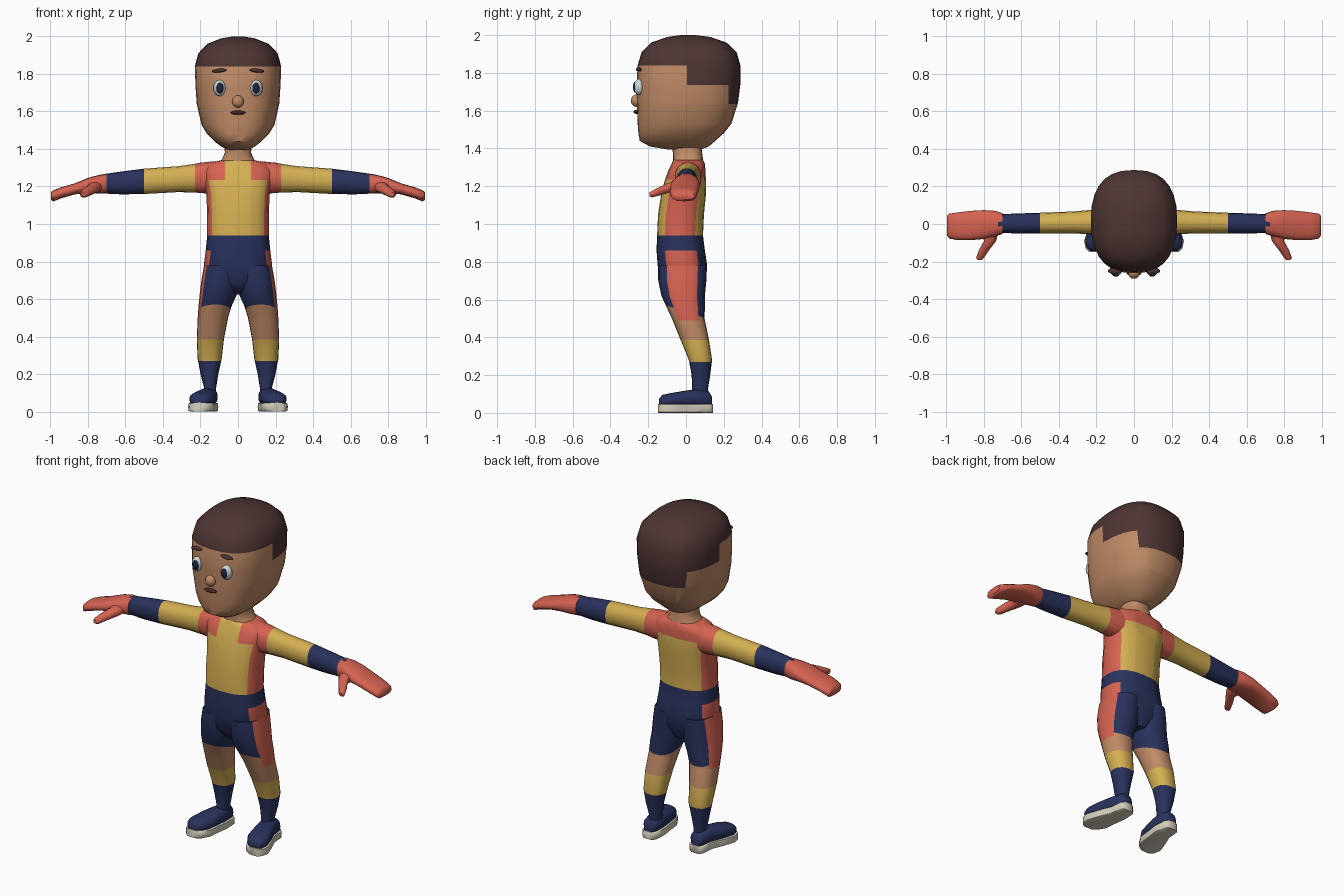
import bpy, bmesh, math
from mathutils import Vector

# Palette (linear values)
COLOURS = {
    "skin": (0.53, 0.26, 0.135), "hair_brown": (0.076, 0.036, 0.034),
    "suit_yellow": (0.66, 0.43, 0.085), "suit_red": (0.67, 0.125, 0.083),
    "suit_navy": (0.023, 0.032, 0.11), "sole_cream": (0.66, 0.62, 0.50),
    "eye_white": (0.62, 0.68, 0.68), "iris_navy": (0.012, 0.018, 0.05),
    "mouth_dark": (0.065, 0.02, 0.02),
}
SKIN, HAIR, YELLOW, RED, NAVY, CREAM, WHITE, IRIS, MOUTH = range(9)
MATS = []
for mat_name, rgb in COLOURS.items():
    m = bpy.data.materials.new(mat_name)
    m.diffuse_color = (*rgb, 1)
    MATS.append(m)


def finish(name, bm, mirror=False):
    bmesh.ops.recalc_face_normals(bm, faces=bm.faces[:])
    me = bpy.data.meshes.new(name)
    bm.to_mesh(me)
    bm.free()
    for m in MATS:
        me.materials.append(m)
    ob = bpy.data.objects.new(name, me)
    bpy.context.collection.objects.link(ob)
    if mirror:
        ob.modifiers.new("mirror", "MIRROR").use_mirror_merge = False
    return ob


def loft(name, axis, rings, rule, n=20, power=2.5, cuts=(), mirror=False):
    """Rounded rings (position, a0, a1, b0, b1) joined along an axis.
    rule(centre, column) gives the colour; cuts are (point, normal) borders."""
    place = {"z": lambda p, a, b: (a, b, p),
             "x": lambda p, a, b: (p, b, a),
             "y": lambda p, a, b: (a, p, b)}[axis]
    bm = bmesh.new()
    loops = []
    for p, a0, a1, b0, b1 in rings:
        loop = []
        for i in range(n):
            t = 2 * math.pi * i / n
            c, s = math.cos(t), math.sin(t)
            u = math.copysign(abs(c) ** (2 / power), c)
            v = math.copysign(abs(s) ** (2 / power), s)
            loop.append(bm.verts.new(place(p, (a0 + a1) / 2 + u * (a1 - a0) / 2,
                                           (b0 + b1) / 2 + v * (b1 - b0) / 2)))
        loops.append(loop)
    for low, high in zip(loops, loops[1:]):
        for i in range(n):
            k = (i + 1) % n
            bm.faces.new((low[i], low[k], high[k], high[i])).material_index = i
    for end in (loops[0], loops[-1]):
        bm.faces.new(end).material_index = n
    for co, no in cuts:
        bmesh.ops.bisect_plane(bm, geom=bm.verts[:] + bm.edges[:] + bm.faces[:],
                               plane_co=co, plane_no=no, dist=1e-5)
    for f in bm.faces:
        f.material_index = rule(f.calc_center_median(), f.material_index)
    return finish(name, bm, mirror)


def level(z):
    return ((0, 0, z), (0, 0, 1))


def both(z, x, y0, y1):
    return (z, -x, x, y0, y1)


def side(column, n=20):
    """Cosine of the column's angle: 1 faces +x, -1 faces -x."""
    return math.cos(2 * math.pi * (column + 0.5) / n) if column < n else 0


PANEL = math.cos(math.radians(37))


# Head with stepped hairline
def head_rule(c, j):
    hairline = 1.84 if c.y < 0.005 else 1.735 if c.y < 0.225 else 1.635
    return HAIR if c.z > hairline else SKIN


loft("head", "z", [
    both(1.395, 0.05, -0.10, 0.08), both(1.41, 0.085, -0.19, 0.12),
    both(1.44, 0.125, -0.245, 0.155), both(1.48, 0.165, -0.252, 0.20),
    both(1.53, 0.195, -0.256, 0.24), both(1.64, 0.22, -0.26, 0.275),
    both(1.74, 0.227, -0.262, 0.288), both(1.84, 0.23, -0.256, 0.288),
    both(1.91, 0.212, -0.235, 0.268), both(1.96, 0.165, -0.185, 0.215),
    both(1.99, 0.09, -0.10, 0.13), both(2.0, 0.03, -0.03, 0.05)],
    head_rule, n=28,
    cuts=[level(1.635), level(1.735), level(1.84),
          ((0, 0.005, 0), (0, 1, 0)), ((0, 0.225, 0), (0, 1, 0))])

loft("neck", "z", [
    both(1.31, 0.12, -0.07, 0.095), both(1.345, 0.085, -0.068, 0.09),
    both(1.38, 0.07, -0.07, 0.085), both(1.45, 0.075, -0.08, 0.08)],
    lambda c, j: SKIN)


# Torso: yellow front and back, red flanks and yoke, navy shorts
def torso_rule(c, j):
    flank = abs(side(j)) > PANEL
    if c.z < 0.94:
        return RED if flank and c.z < 0.86 else NAVY
    if flank:
        return RED
    if c.y > 0:
        return RED if c.z > 1.245 else YELLOW
    return RED if c.z > 1.235 and abs(c.x) > 0.07 else YELLOW


loft("torso", "z", [
    both(0.625, 0.04, -0.08, 0.07), both(0.69, 0.155, -0.135, 0.10),
    both(0.78, 0.182, -0.15, 0.112), both(0.86, 0.172, -0.156, 0.10),
    both(0.94, 0.164, -0.153, 0.09), both(1.05, 0.165, -0.148, 0.095),
    both(1.15, 0.168, -0.133, 0.105), both(1.22, 0.182, -0.116, 0.106),
    both(1.28, 0.195, -0.095, 0.103), both(1.32, 0.165, -0.076, 0.10),
    both(1.338, 0.10, -0.068, 0.09)],
    torso_rule,
    cuts=[level(1.235), level(1.245),
          ((0.07, 0, 0), (1, 0, 0)), ((-0.07, 0, 0), (1, 0, 0))])

# Arms with red shoulder, yellow sleeve and navy cuff
loft("arm", "x", [
    (0.12, 1.16, 1.335, -0.06, 0.085), (0.20, 1.165, 1.327, -0.058, 0.08),
    (0.23, 1.168, 1.321, -0.055, 0.075), (0.32, 1.17, 1.308, -0.05, 0.067),
    (0.50, 1.16, 1.295, -0.05, 0.06), (0.62, 1.158, 1.28, -0.05, 0.056),
    (0.725, 1.163, 1.265, -0.048, 0.052)],
    lambda c, j: RED if c.x < 0.23 else YELLOW if c.x < 0.5 else NAVY,
    n=16, power=2.2, mirror=True)

# Gloves and thumbs
loft("glove", "x", [
    (0.70, 1.162, 1.268, -0.053, 0.057), (0.74, 1.163, 1.262, -0.066, 0.07),
    (0.80, 1.165, 1.246, -0.08, 0.074), (0.87, 1.158, 1.217, -0.086, 0.07),
    (0.94, 1.138, 1.197, -0.086, 0.062), (0.985, 1.12, 1.18, -0.078, 0.055),
    (0.998, 1.13, 1.168, -0.06, 0.045)],
    lambda c, j: RED, n=16, mirror=True)
loft("thumb", "y", [
    (-0.03, 0.72, 0.82, 1.168, 1.23), (-0.09, 0.735, 0.80, 1.165, 1.22),
    (-0.14, 0.773, 0.827, 1.15, 1.197), (-0.18, 0.80, 0.842, 1.14, 1.176),
    (-0.193, 0.812, 0.834, 1.147, 1.168)],
    lambda c, j: RED, n=10, power=2.2, mirror=True)


# Legs: navy shorts with red side panel, skin knee, yellow and navy sock
def leg_rule(c, j):
    if side(j) > PANEL and 0.49 < c.z < 0.86:
        return RED
    if c.z > 0.535 - 0.33 * c.y:
        return NAVY
    return SKIN if c.z > 0.385 else YELLOW if c.z > 0.27 else NAVY


loft("leg", "z", [
    (0.05, 0.118, 0.185, 0.03, 0.12), (0.13, 0.116, 0.182, 0.032, 0.117),
    (0.20, 0.105, 0.20, 0.03, 0.128), (0.28, 0.087, 0.215, 0.015, 0.138),
    (0.385, 0.075, 0.22, -0.028, 0.122), (0.50, 0.053, 0.215, -0.075, 0.098),
    (0.56, 0.035, 0.211, -0.103, 0.10), (0.62, 0.008, 0.205, -0.13, 0.10),
    (0.70, 0.0, 0.195, -0.147, 0.108), (0.78, 0.0, 0.181, -0.148, 0.111)],
    leg_rule, power=2.3, mirror=True,
    cuts=[level(0.27), level(0.385), level(0.49),
          ((0, 0, 0.535), (0, 0.33, 1))])

# Boots turned slightly outwards, on cream soles
loft("boot", "y", [
    (0.138, 0.135, 0.185, 0.035, 0.085), (0.12, 0.115, 0.20, 0.03, 0.115),
    (0.05, 0.108, 0.212, 0.03, 0.125), (-0.02, 0.115, 0.24, 0.03, 0.115),
    (-0.09, 0.127, 0.26, 0.03, 0.103), (-0.125, 0.15, 0.252, 0.03, 0.095),
    (-0.143, 0.175, 0.235, 0.035, 0.075)],
    lambda c, j: NAVY, n=16, mirror=True)
loft("sole", "y", [
    (0.142, 0.13, 0.19, 0, 0.047), (0.125, 0.11, 0.205, 0, 0.047),
    (0.05, 0.105, 0.212, 0, 0.047), (-0.02, 0.115, 0.242, 0, 0.047),
    (-0.09, 0.122, 0.266, 0, 0.047), (-0.13, 0.145, 0.258, 0, 0.047),
    (-0.148, 0.175, 0.24, 0, 0.047)],
    lambda c, j: CREAM, n=12, power=8, mirror=True)


# Face details from stretched spheres
def blob(name, centre, radii, colour, mirror=False, tilt=0):
    bm = bmesh.new()
    bmesh.ops.create_uvsphere(bm, u_segments=16, v_segments=10, radius=1)
    for v in bm.verts:
        p = Vector(a * b for a, b in zip(v.co, radii))
        v.co = Vector(centre) + p + Vector((0, 0, tilt * p.x))
    for f in bm.faces:
        f.material_index = colour
    finish(name, bm, mirror)


blob("eye", (0.098, -0.248, 1.725), (0.033, 0.028, 0.043), WHITE, True)
blob("iris", (0.097, -0.268, 1.725), (0.020, 0.013, 0.029), IRIS, True)
blob("eyebrow", (0.10, -0.250, 1.818), (0.040, 0.016, 0.010), HAIR, True, -0.1)
blob("nose", (0, -0.262, 1.653), (0.031, 0.030, 0.033), SKIN)
blob("mouth", (0, -0.262, 1.594), (0.040, 0.016, 0.011), MOUTH)

# Smooth shading with sharp sole edges
for ob in bpy.data.objects:
    ob.select_set(True)
    bpy.context.view_layer.objects.active = ob
bpy.ops.object.shade_smooth_by_angle(angle=math.radians(50))
